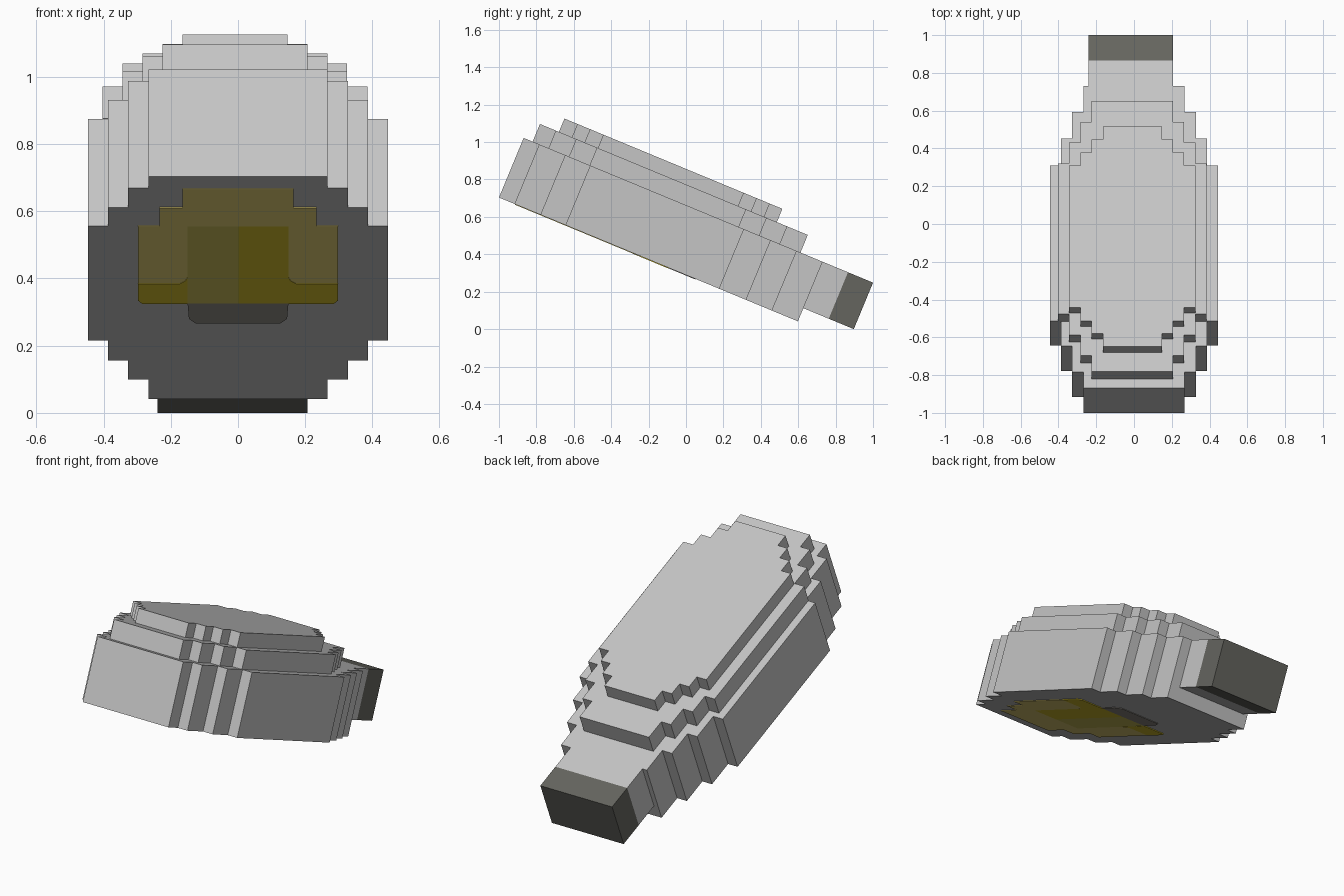
import bpy
import bmesh
import math
from mathutils import Matrix

cube = bpy.data.objects.get("Cube")
if cube:
    bpy.data.objects.remove(cube, do_unlink=True)


def material(name, rgb):
    """Flat material from 0-255 sRGB values, stored as linear."""
    lin = [((c / 255 + 0.055) / 1.055) ** 2.4 for c in rgb] + [1.0]
    m = bpy.data.materials.new(name)
    m.use_nodes = True
    m.diffuse_color = lin
    bsdf = m.node_tree.nodes["Principled BSDF"]
    bsdf.inputs["Base Color"].default_value = lin
    bsdf.inputs["Roughness"].default_value = 0.8
    return m


GREY = material("light grey", (197, 197, 197))
DARK = material("dark grey", (101, 101, 95))
TAUPE = material("warm grey", (148, 143, 135))
PALE = material("pale yellow", (236, 217, 122))
GOLD = material("deep yellow", (217, 195, 44))
OLIVE = material("muted yellow", (208, 195, 92))

# The whole body slopes down towards the back
TILT = Matrix.Translation((0, -1, 0.7036)) @ Matrix.Rotation(math.radians(-22.5), 4, "X")


def prism(name, outline, w0, w1, mat):
    """Extrude an outline (x, length) from height w0 to w1 in the tilted frame."""
    bm = bmesh.new()
    face = bm.faces.new([bm.verts.new((x, u, w0)) for x, u in outline])
    ext = bmesh.ops.extrude_face_region(bm, geom=[face])
    top = [v for v in ext["geom"] if isinstance(v, bmesh.types.BMVert)]
    bmesh.ops.translate(bm, verts=top, vec=(0, 0, w1 - w0))
    bmesh.ops.recalc_face_normals(bm, faces=bm.faces)
    bm.transform(TILT)
    me = bpy.data.meshes.new(name)
    bm.to_mesh(me)
    bm.free()
    me.materials.append(mat)
    ob = bpy.data.objects.new(name, me)
    bpy.context.collection.objects.link(ob)
    return ob


def stepped(steps, centre=0.0):
    """Stair-edged oval from (half width, front, back) rows, narrowest first."""
    front, back = [], []
    for i, (h, f, b) in enumerate(steps):
        if i:
            front.append((steps[i - 1][0], f))
            back.append((steps[i - 1][0], b))
        front.append((h, f))
        back.append((h, b))
    right = front + back[::-1]
    left = [(-x, u) for x, u in reversed(right)]
    return [(x + centre, u) for x, u in right + left]


def rect(x0, x1, u0, u1):
    return [(x0, u0), (x1, u0), (x1, u1), (x0, u1)]


# Three stacked body layers
prism("body_lower", stepped([(0.267, 0, 1.73), (0.327, 0.09, 1.58),
                             (0.387, 0.24, 1.43), (0.446, 0.385, 1.275)]),
      0, 0.345, GREY)
prism("body_middle", stepped([(0.216, 0.052, 1.602), (0.275, 0.144, 1.483),
                              (0.334, 0.262, 1.364), (0.394, 0.382, 1.245)], -0.009),
      0.345, 0.447, GREY)
prism("body_top", stepped([(0.156, 0.162, 1.423), (0.216, 0.237, 1.35),
                           (0.275, 0.31, 1.275), (0.334, 0.387, 1.2)], -0.009),
      0.447, 0.524, GREY)

# Neck and plug at the back
prism("neck", rect(-0.24, 0.207, 1.73, 1.877), 0.076, 0.345, GREY)
prism("plug", rect(-0.24, 0.207, 1.877, 2.022), 0.076, 0.345, DARK)

# Painted panels on the underside
P0, P1 = -0.003, 0.0
prism("panel_cap", stepped([(0.165, 0.094, 0.381), (0.232, 0.238, 0.381),
                            (0.234, 0.238, 0.381)]), P0, P1, PALE)
for side, s in (("left", 1), ("right", -1)):
    prism("panel_side_" + side, rect(s * 0.15, s * 0.298, 0.381, 0.825), P0, P1, PALE)
    # Bar end with a small fillet against the centre and a clipped outer corner
    prism("bar_" + side, [(s * 0.15, 0.775), (s * 0.157, 0.805), (s * 0.172, 0.825),
                          (s * 0.298, 0.825), (s * 0.298, 0.955), (s * 0.285, 0.982),
                          (s * 0.15, 0.982)], P0 - 0.001, P1, GOLD)
prism("centre_left", rect(0, 0.15, 0.381, 0.982), P0, P1, GOLD)
prism("centre_right", rect(-0.15, 0, 0.381, 0.982), P0, P1, OLIVE)
prism("grip_patch", [(-0.15, 0.982), (0.15, 0.982), (0.146, 1.1), (0.125, 1.138),
                     (-0.125, 1.138), (-0.146, 1.1)], P0, P1, TAUPE)
